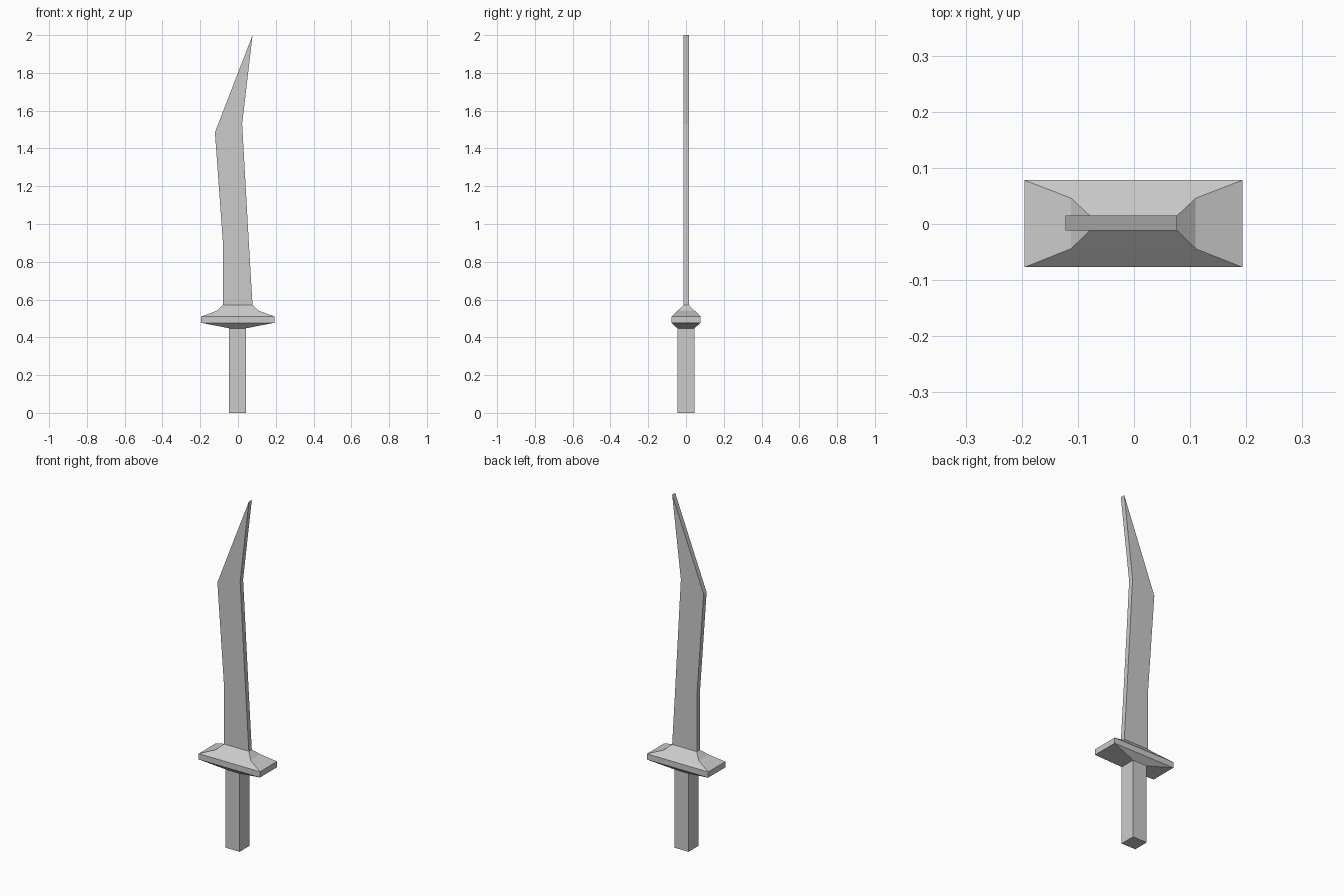
import bpy, bmesh

if "Cube" in bpy.data.objects:
    bpy.data.objects.remove(bpy.data.objects["Cube"])


def make_object(name, rings, cap_first=False, cap_last=False):
    """Skin a series of four-cornered rings into a flat-shaded mesh."""
    bm = bmesh.new()
    loops = [[bm.verts.new(p) for p in ring] for ring in rings]
    for a, b in zip(loops, loops[1:]):
        for i in range(4):
            j = (i + 1) % 4
            bm.faces.new((a[i], a[j], b[j], b[i]))
    if cap_first:
        bm.faces.new(loops[0][::-1])
    if cap_last:
        bm.faces.new(loops[-1])
    # the tip ring collapses to an edge, so merge its doubled corners
    bmesh.ops.remove_doubles(bm, verts=bm.verts[:], dist=1e-5)
    bmesh.ops.recalc_face_normals(bm, faces=bm.faces[:])
    mesh = bpy.data.meshes.new(name)
    bm.to_mesh(mesh)
    bm.free()
    obj = bpy.data.objects.new(name, mesh)
    bpy.context.collection.objects.link(obj)
    return obj


def rect(x0, x1, y0, y1, z0, z1=None):
    """Rectangle ring; z0 / z1 are the heights of its left and right edges."""
    z1 = z0 if z1 is None else z1
    return [(x0, y0, z0), (x1, y0, z1), (x1, y1, z1), (x0, y1, z0)]


BACK, FRONT = 0.015, -0.012   # blade thickness limits
GRIP = (-0.047, 0.043, -0.046, 0.044)

# Grip: plain square bar
make_object("grip", [rect(*GRIP, 0.0), rect(*GRIP, 0.448)], cap_first=True)

# Guard: flared slab, tapering in two steps up to the blade
make_object("guard", [
    rect(*GRIP, 0.448),
    rect(-0.195, 0.193, -0.077, 0.078, 0.477),
    rect(-0.195, 0.193, -0.077, 0.078, 0.510),
    rect(-0.112, 0.110, -0.044, 0.046, 0.541),
    rect(-0.079, 0.077, FRONT, BACK, 0.571),
])

# Blade: left edge height, right edge height per station, ending in a point
stations = [
    (-0.079, 0.077, 0.571, 0.571),
    (-0.079, 0.058, 0.890, 0.890),
    (-0.122, 0.022, 1.485, 1.530),
    (0.077, 0.077, 2.0, 2.0),
]
make_object("blade", [rect(x0, x1, FRONT, BACK, z0, z1) for x0, x1, z0, z1 in stations])
